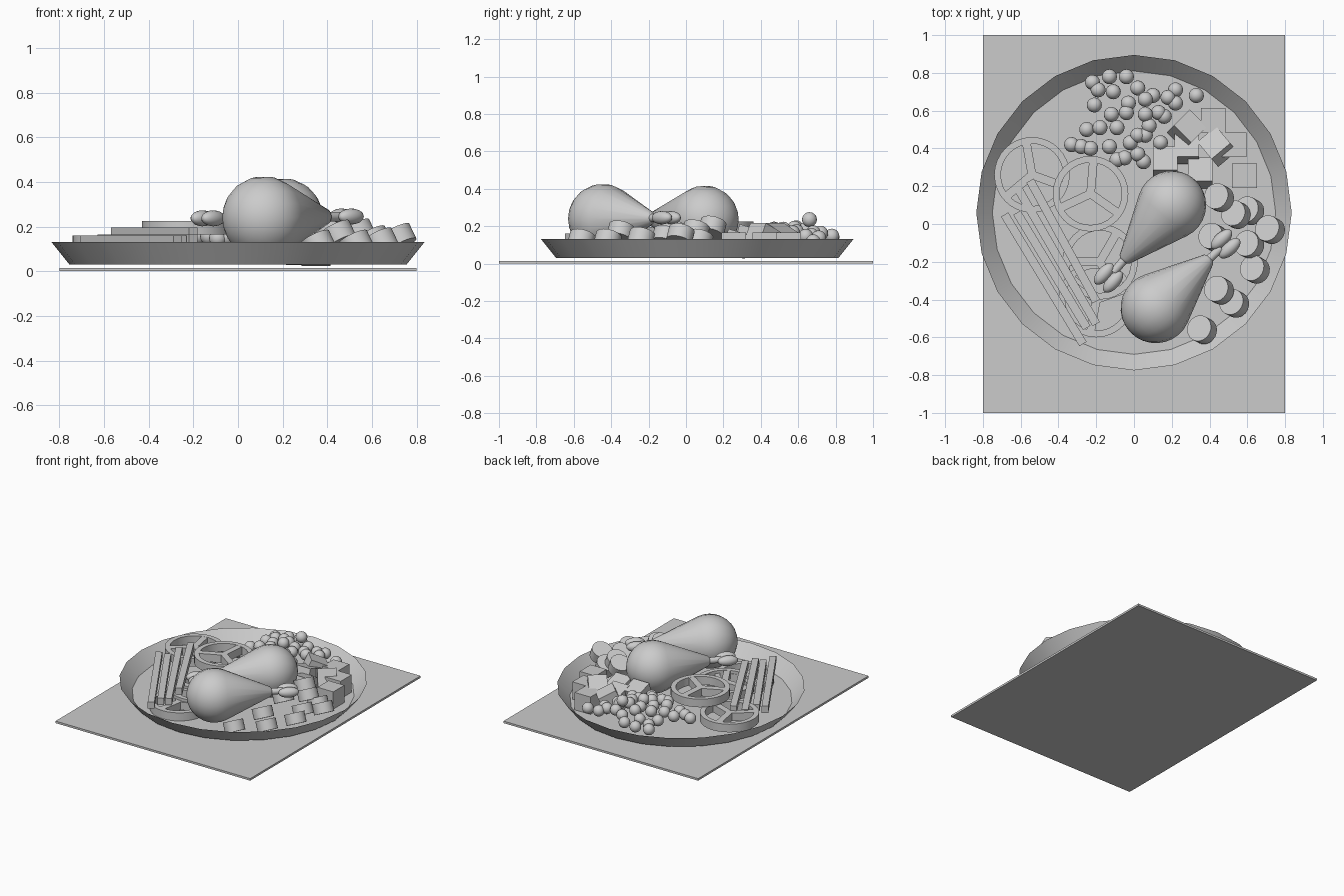
import bpy, bmesh, math
from mathutils import Vector, Matrix

if "Cube" in bpy.data.objects:
    bpy.data.objects.remove(bpy.data.objects["Cube"])

grey = bpy.data.materials.new("plain grey")
grey.use_nodes = True
grey.diffuse_color = (0.6, 0.6, 0.6, 1)
grey.node_tree.nodes["Principled BSDF"].inputs["Base Color"].default_value = (0.6, 0.6, 0.6, 1)


def finish(name, bm, smooth=True):
    """Turn a bmesh into a named object with the shared material."""
    bmesh.ops.recalc_face_normals(bm, faces=bm.faces)
    mesh = bpy.data.meshes.new(name)
    bm.to_mesh(mesh)
    bm.free()
    mesh.materials.append(grey)
    ob = bpy.data.objects.new(name, mesh)
    bpy.context.collection.objects.link(ob)
    if smooth:
        bpy.ops.object.select_all(action="DESELECT")
        ob.select_set(True)
        bpy.context.view_layer.objects.active = ob
        bpy.ops.object.shade_smooth_by_angle(angle=math.radians(30))
    return ob


def place(centre, rotation=None, scale=(1, 1, 1)):
    turn = rotation if rotation else Matrix()
    return Matrix.Translation(centre) @ turn @ Matrix.Diagonal((*scale, 1))


def spin(bm, profile, steps, matrix=None):
    """Revolve (radius, height) points about z."""
    verts = [bm.verts.new((r, 0, h)) for r, h in profile]
    edges = [bm.edges.new(pair) for pair in zip(verts, verts[1:])]
    geom = bmesh.ops.spin(bm, geom=verts + edges, axis=(0, 0, 1), cent=(0, 0, 0),
                          angle=math.tau, steps=steps, use_merge=True)
    bmesh.ops.remove_doubles(bm, verts=bm.verts, dist=0.0005)
    if matrix:
        bmesh.ops.transform(bm, matrix=matrix, verts=bm.verts)


def box(bm, centre, size, rotation=None):
    bmesh.ops.create_cube(bm, size=1, matrix=place(centre, rotation, size))


def ball(bm, centre, size, rotation=None):
    bmesh.ops.create_uvsphere(bm, u_segments=16, v_segments=10, radius=1,
                              matrix=place(centre, rotation, size))


# Table mat
bm = bmesh.new()
box(bm, (0, 0, 0.0075), (1.6, 2, 0.015))
finish("table_mat", bm, False)

# Plate
bm = bmesh.new()
spin(bm, [(0, 0.03), (0.755, 0.03), (0.835, 0.13), (0.75, 0.036), (0, 0.036)], 24,
     Matrix.Translation((0, 0.06, 0)))
finish("plate", bm)


# Drumsticks: a round end tapering into a bone with two knuckles
def drumstick(name, centre, tip, r):
    centre, tip = Vector(centre), Vector(tip)
    axis = (tip - centre).normalized()
    turn = axis.to_track_quat("Z", "Y").to_matrix().to_4x4()
    arc = [math.radians(113 * i / 9) for i in range(10)]
    profile = [(r * math.sin(t), -r * math.cos(t)) for t in arc]
    profile += [(0.035, 0.38), (0.022, 0.39), (0.022, 0.47), (0, 0.47)]
    bm = bmesh.new()
    spin(bm, profile, 18, place(centre, turn))
    finish(name + "_meat", bm)
    bm = bmesh.new()
    side = Vector((-axis.y, axis.x, 0)) * 0.032
    for s in (-1, 1):
        ball(bm, tip + side * s, (0.036, 0.036, 0.07), turn)
    finish(name + "_knuckles", bm)


drumstick("back_drumstick", (0.2, 0.1, 0.235), (-0.135, -0.285, 0.237), 0.182)
drumstick("front_drumstick", (0.115, -0.445, 0.24), (0.485, -0.105, 0.245), 0.186)

# Peas, heaped up; positions in hundredths
peas = [(-22, 75), (-13, 78), (-4, 78), (-19, 71), (-11, 70), (2, 72), (10, 68), (22, 71),
        (33, 68), (-21, 63), (-3, 64), (6, 66), (18, 67), (22, 64), (-12, 58), (-4, 59),
        (6, 58), (13, 59), (16, 57), (-25, 50), (-18, 51), (-9, 51), (2, 47), (8, 52),
        (6, 47), (-33, 42), (-28, 41), (-23, 40), (-13, 41), (-2, 43), (14, 43),
        (-9, 34), (-5, 35), (2, 37), (5, 33)]
bm = bmesh.new()
for px, py in peas:
    x, y = px / 100, py / 100
    z = max(0.08, 0.205 - 0.25 * math.hypot(x, y - 0.55))
    if (px, py) == (6, 66):
        z = 0.235
    ball(bm, (x, y, z), (0.04, 0.04, 0.04))
finish("peas", bm)

# Diced potato: position, tilt about x, turn about z
dice = [(0.42, 0.55, 0.1, 0, 0), (0.53, 0.42, 0.1, 0, 0), (0.585, 0.255, 0.1, 0, 0),
        (0.28, 0.5, 0.13, -25, -45), (0.44, 0.41, 0.13, -25, 40), (0.28, 0.4, 0.11, -17, 0),
        (0.165, 0.33, 0.13, -17, 0), (0.35, 0.27, 0.105, -17, 0)]
bm = bmesh.new()
for x, y, z, tilt, turn in dice:
    rot = Matrix.Rotation(math.radians(turn), 4, "Z") @ Matrix.Rotation(math.radians(tilt), 4, "X")
    box(bm, (x, y, z), (0.13, 0.13, 0.13), rot)
finish("diced_potatoes", bm, False)

# Carrot slices, all leaning inward
carrots = [(0.45, 0.14, 0.19), (0.54, 0.05, 0.17), (0.61, 0.07, 0.12), (0.72, -0.03, 0.15),
           (0.42, -0.07, 0.17), (0.61, -0.11, 0.14), (0.64, -0.24, 0.13), (0.45, -0.35, 0.165),
           (0.53, -0.42, 0.12), (0.36, -0.56, 0.12)]
lean = Vector((-0.42, 0.22, 0.88)).to_track_quat("Z", "Y").to_matrix().to_4x4()
bm = bmesh.new()
for centre in carrots:
    bmesh.ops.create_cone(bm, cap_ends=True, segments=20, radius1=0.07, radius2=0.07,
                          depth=0.075, matrix=place(centre, lean))
finish("carrot_slices", bm)


# Tomato slices: a rim with three spokes
def tomato_slice(name, x, y, top, angle):
    h = 0.06
    bm = bmesh.new()
    spin(bm, [(0.2, 0), (0.2, h), (0.165, h), (0.165, 0), (0.2, 0)], 32,
         Matrix.Translation((x, y, top - h)))
    for i in range(3):
        rot = Matrix.Rotation(math.radians(angle + 120 * i), 4, "Z")
        box(bm, Vector((x, y, top - h / 2)) + rot @ Vector((0.087, 0, 0)),
            (0.174, 0.045, h - 0.002), rot)
    finish(name, bm)


tomato_slice("left_tomato_slice", -0.54, 0.26, 0.16, 100)
tomato_slice("top_tomato_slice", -0.23, 0.16, 0.225, 85)
tomato_slice("middle_tomato_slice", -0.18, -0.2, 0.12, 60)
tomato_slice("front_tomato_slice", -0.2, -0.4, 0.1, 20)

# Bean sticks: start, end and top height
sticks = [((-0.685, 0.05), (-0.27, -0.635), 0.16), ((-0.62, 0.06), (-0.25, -0.55), 0.16),
          ((-0.61, 0.18), (-0.2, -0.53), 0.165), ((-0.55, 0.23), (-0.2, -0.41), 0.195)]
bm = bmesh.new()
for start, end, top in sticks:
    a, b = Vector(start), Vector(end)
    mid, d = (a + b) / 2, b - a
    rot = Matrix.Rotation(math.atan2(d.y, d.x), 4, "Z")
    box(bm, (mid.x, mid.y, top - 0.025), (d.length, 0.045, 0.05), rot)
finish("bean_sticks", bm, False)
